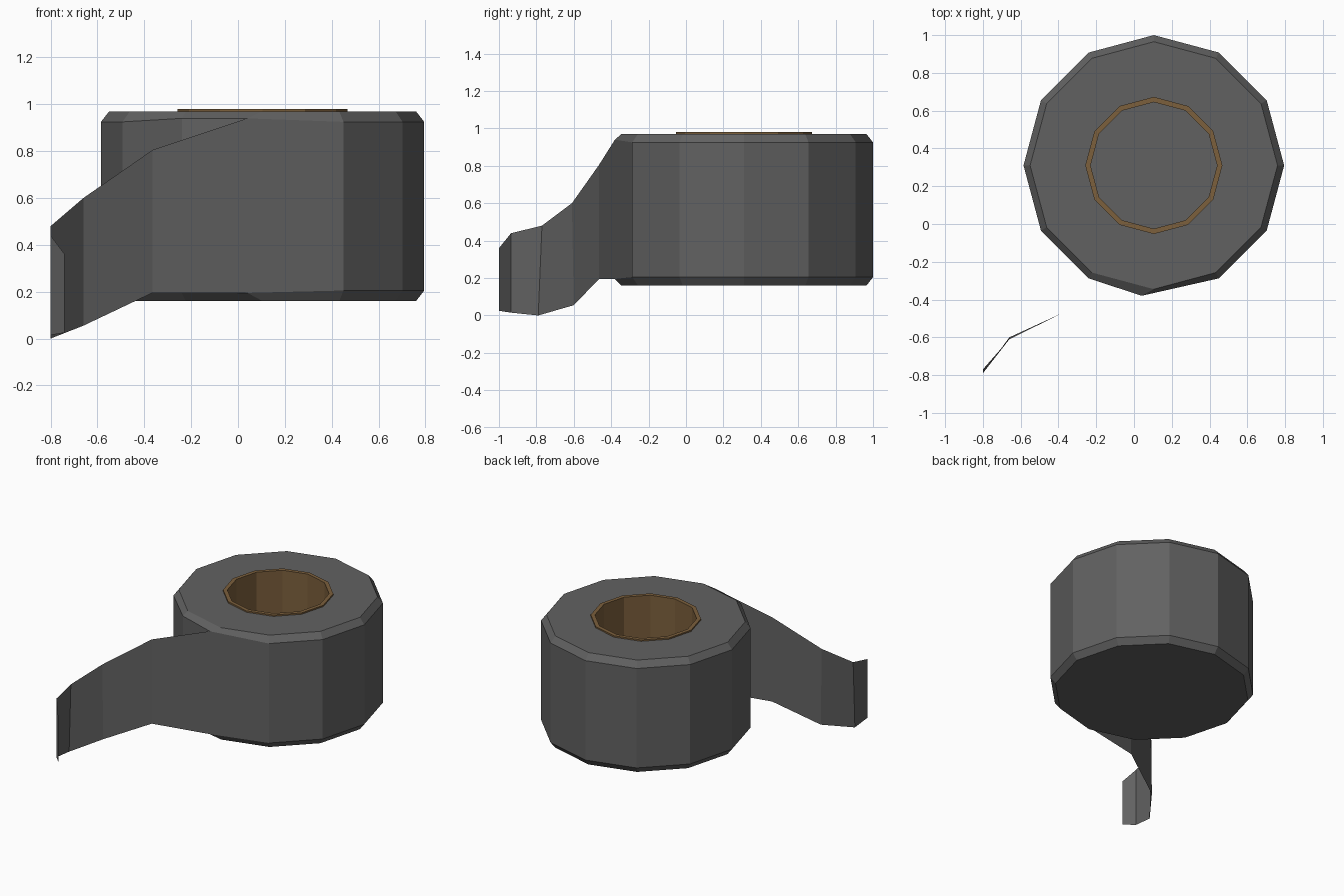
import bpy, bmesh
from math import cos, sin, radians

if "Cube" in bpy.data.objects:
    bpy.data.objects.remove(bpy.data.objects["Cube"])

CX, CY, SIDES = 0.105, 0.31, 12


def material(name, color):
    m = bpy.data.materials.new(name)
    m.diffuse_color = color
    m.use_nodes = True
    m.node_tree.nodes["Principled BSDF"].inputs["Base Color"].default_value = m.diffuse_color
    return m


def finish(bm, name, mat, recalc=True):
    if recalc:
        bmesh.ops.recalc_face_normals(bm, faces=bm.faces)
    me = bpy.data.meshes.new(name)
    bm.to_mesh(me)
    bm.free()
    me.materials.append(mat)
    ob = bpy.data.objects.new(name, me)
    bpy.context.collection.objects.link(ob)
    return ob


def lathe(bm, profile):
    """Rings of vertices from (radius, z) points, outward-facing quads between."""
    rings = [[bm.verts.new((CX + r * cos(radians(360 / SIDES * i)),
                            CY + r * sin(radians(360 / SIDES * i)), z))
              for i in range(SIDES)] for r, z in profile]
    for a, b in zip(rings, rings[1:]):
        for i in range(SIDES):
            j = (i + 1) % SIDES
            bm.faces.new((a[i], b[i], b[j], a[j]))
    return rings


grey = material("tape_grey", (0.12, 0.12, 0.12, 1))
brown = material("card_brown", (0.20, 0.115, 0.045, 1))

# Wound roll: flat top, chamfered rims, closed underside
bm = bmesh.new()
rings = lathe(bm, [(0.363, 0.97), (0.655, 0.97), (0.69, 0.925),
                   (0.69, 0.205), (0.655, 0.16)])
bm.faces.new(list(reversed(rings[-1])))
# rim is pulled slightly where the loose end peels away
for ring, z in ((rings[2], 0.94), (rings[3], 0.195)):
    ring[9].co = (0.04, -0.38, z)
    ring[8].co.z = z
finish(bm, "tape_roll", grey, recalc=False)

# Cardboard core: thin raised lip and inner wall
bm = bmesh.new()
lathe(bm, [(0.363, 0.165), (0.363, 0.98), (0.335, 0.98), (0.335, 0.165)][1:])
lathe(bm, [(0.363, 0.98), (0.363, 0.97)])
bmesh.ops.remove_doubles(bm, verts=bm.verts, dist=0.0005)
for f in bm.faces:
    c = f.calc_center_median()
    out = (c.x - CX) * f.normal.x + (c.y - CY) * f.normal.y
    f.normal_update()
    out = (c.x - CX) * f.normal.x + (c.y - CY) * f.normal.y
    r = ((c.x - CX) ** 2 + (c.y - CY) ** 2) ** 0.5
    flat = abs(f.normal.z) > 0.5
    if (flat and f.normal.z < 0) or (not flat and (out > 0) != (r > 0.34)):
        f.normal_flip()
finish(bm, "cardboard_core", brown, recalc=False)

# Loose end: (top x, y, z), (bottom x, y, z)
strip = [((0.04, -0.38, 0.94), (0.04, -0.38, 0.195)),
         ((-0.365, -0.465, 0.805), (-0.365, -0.465, 0.195)),
         ((-0.66, -0.61, 0.60), (-0.66, -0.60, 0.055)),
         ((-0.80, -0.77, 0.48), (-0.80, -0.79, 0.005)),
         ((-0.80, -0.935, 0.44), (-0.80, -0.935, 0.015)),
         ((-0.74, -1.0, 0.36), (-0.74, -1.0, 0.025))]
bm = bmesh.new()
cols = [(bm.verts.new(t), bm.verts.new(b)) for t, b in strip]
for (t0, b0), (t1, b1) in zip(cols, cols[1:]):
    bm.faces.new((t0, t1, b1, b0))
for v in cols[3]:
    v.co.z = max(v.co.z, 0.0)
bm.verts.ensure_lookup_table()
cols[3][1].co.z = 0.0
finish(bm, "loose_tape_end", grey, recalc=False)
